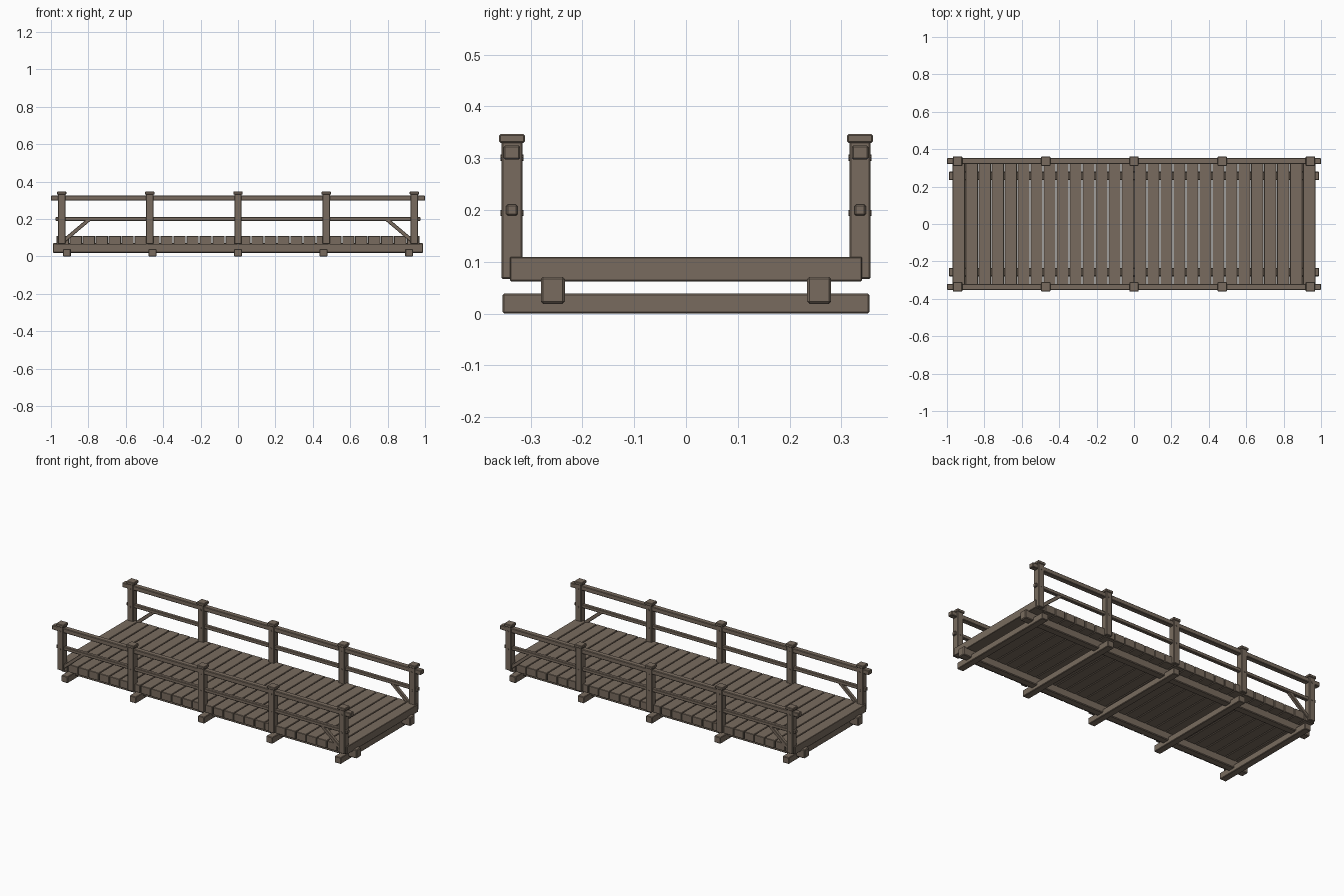
import bpy, bmesh, math
from mathutils import Matrix, Vector

if "Cube" in bpy.data.objects:
    bpy.data.objects.remove(bpy.data.objects["Cube"])

wood = bpy.data.materials.new("weathered_brown_wood")
wood.diffuse_color = (0.19, 0.148, 0.113, 1)
wood.use_nodes = True
wood.node_tree.nodes["Principled BSDF"].inputs["Base Color"].default_value = wood.diffuse_color


def finish(name, bm):
    me = bpy.data.meshes.new(name)
    bm.to_mesh(me)
    bm.free()
    me.materials.append(wood)
    ob = bpy.data.objects.new(name, me)
    bpy.context.collection.objects.link(ob)
    return ob


def beam(name, center, size, bevel=0.003, tilt=0.0):
    """Chamfered timber; tilt turns it about the y axis."""
    bm = bmesh.new()
    bmesh.ops.create_cube(bm, size=1)
    bmesh.ops.scale(bm, vec=size, verts=bm.verts)
    bmesh.ops.bevel(bm, geom=bm.edges[:], offset=bevel, segments=1,
                    affect='EDGES', profile=0.5)
    bmesh.ops.transform(bm, verts=bm.verts,
                        matrix=Matrix.Translation(center) @ Matrix.Rotation(tilt, 4, 'Y'))
    return finish(name, bm)


def peg(name, center, radius, length):
    bm = bmesh.new()
    bmesh.ops.create_cone(bm, cap_ends=True, segments=8, radius1=radius,
                          radius2=radius, depth=length)
    bmesh.ops.transform(bm, verts=bm.verts, matrix=Matrix.Translation(center)
                        @ Matrix.Rotation(math.pi / 2, 4, 'X'))
    return finish(name, bm)


# Cross beams resting on the ground
for i in range(-2, 3):
    beam("cross_beam", (i * 0.4575, 0, 0.0195), (0.042, 0.708, 0.039))

# Deck planks
count, pitch = 28, 1.944 / 28
for i in range(count):
    x = (i - (count - 1) / 2) * pitch
    beam("deck_plank", (x, 0, 0.086), (pitch - 0.004, 0.68, 0.047), 0.002)

for s in (-1, 1):
    # Long stringers under the deck
    beam("stringer", (0, s * 0.257, 0.045), (1.98, 0.046, 0.052), 0.004)

    y = s * 0.336
    # Rails
    beam("top_rail", (0, y, 0.311), (2.0, 0.032, 0.027))
    beam("middle_rail", (0, y, 0.2), (1.95, 0.022, 0.021))

    # Posts with caps and pegs
    for i in range(-2, 3):
        x = i * 0.4715
        beam("post", (x, y, 0.2), (0.04, 0.041, 0.266))
        beam("post_cap", (x, y, 0.338), (0.05, 0.05, 0.017))
        for z in (0.301, 0.194):
            peg("post_peg", (x, y, z), 0.006, 0.045)

    # Diagonal braces at the end posts
    for e in (-1, 1):
        a, b = Vector((e * 0.935, y, 0.08)), Vector((e * 0.795, y, 0.198))
        d = b - a
        beam("corner_brace", (a + b) / 2, (d.length, 0.02, 0.02), 0.002,
             math.atan2(-d.z, d.x))
